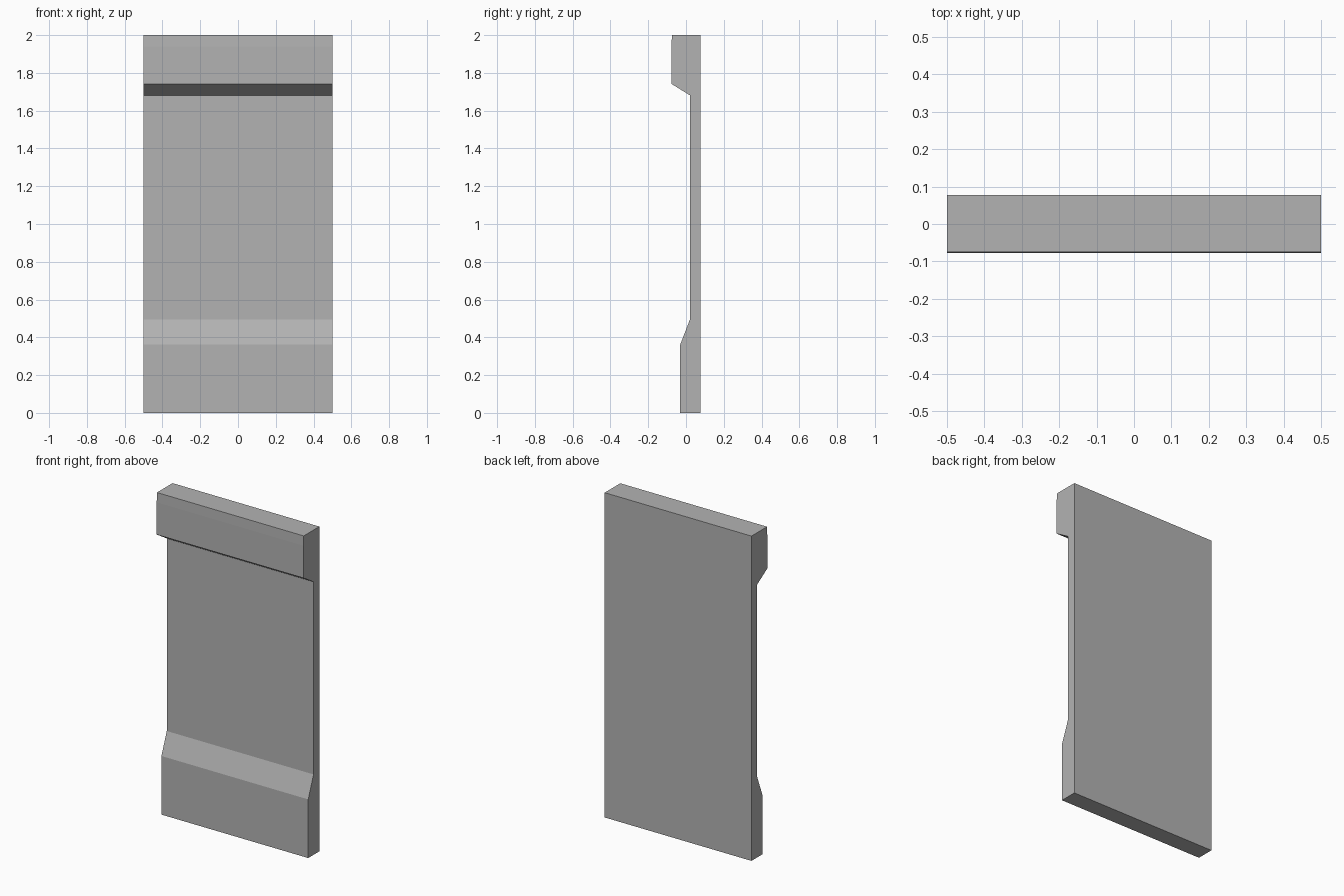
import bpy, bmesh

if "Cube" in bpy.data.objects:
    bpy.data.objects.remove(bpy.data.objects["Cube"])

# Side profile (y, z) of the wall panel: back, plinth, recessed field, overhanging cap
profile = [(0.077, 0), (0.077, 2), (-0.0745, 2), (-0.077, 1.94), (-0.077, 1.742),
           (0.021, 1.681), (0.021, 0.495), (-0.031, 0.361), (-0.031, 0)]

# Extrude the profile across the panel width
bm = bmesh.new()
side = bm.faces.new([bm.verts.new((-0.5, y, z)) for y, z in profile])
ext = bmesh.ops.extrude_face_region(bm, geom=[side], use_keep_orig=True)
verts = [g for g in ext["geom"] if isinstance(g, bmesh.types.BMVert)]
bmesh.ops.translate(bm, verts=verts, vec=(1, 0, 0))
bmesh.ops.recalc_face_normals(bm, faces=bm.faces[:])

# Dark grey finish
grey = bpy.data.materials.new("dark_grey")
grey.diffuse_color = (0.45, 0.45, 0.45, 1)
grey.use_nodes = True
grey.node_tree.nodes["Principled BSDF"].inputs["Base Color"].default_value = grey.diffuse_color

mesh = bpy.data.meshes.new("wall_panel")
bm.to_mesh(mesh)
bm.free()
mesh.materials.append(grey)
bpy.context.collection.objects.link(bpy.data.objects.new("wall_panel", mesh))
